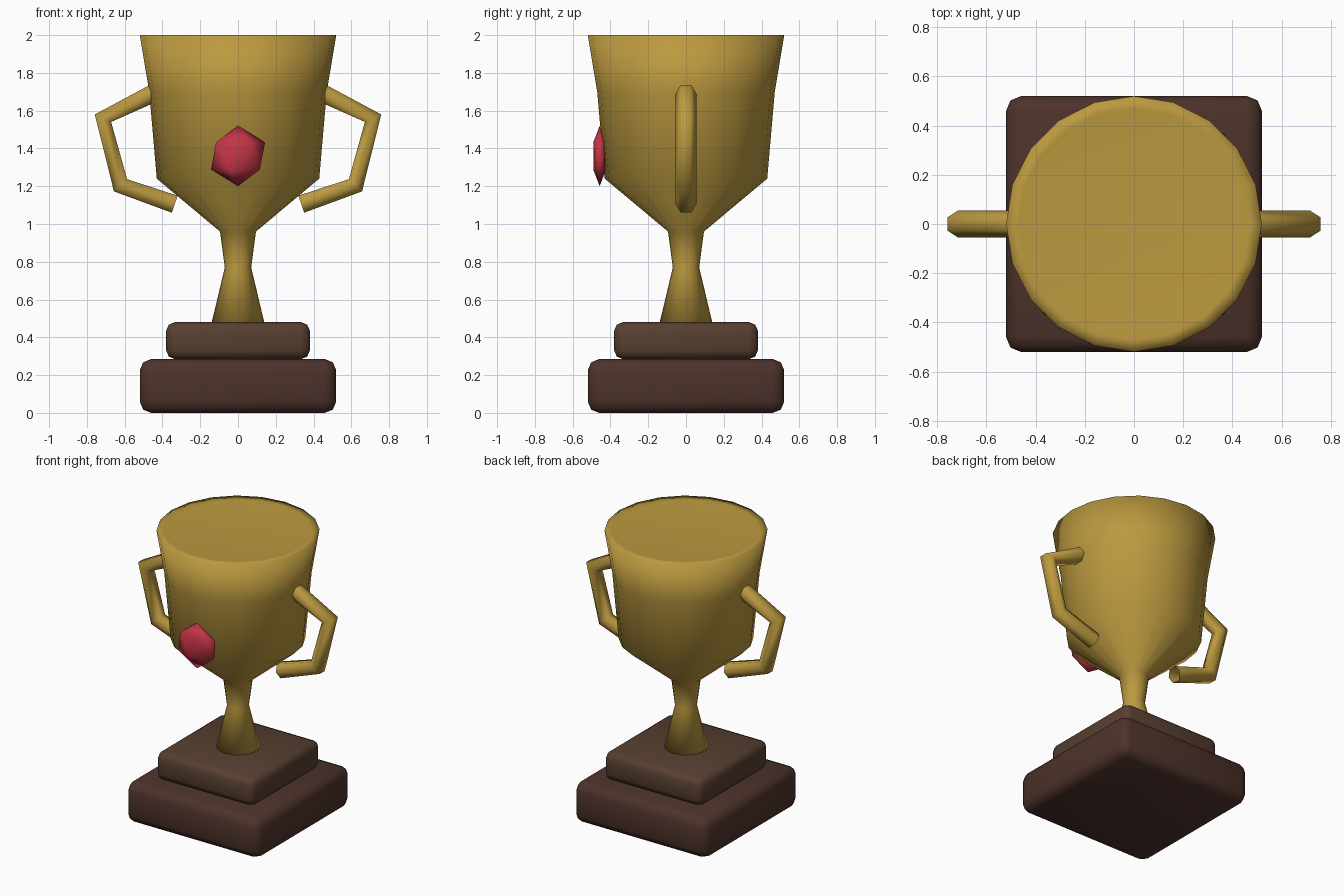
import bpy, bmesh
from math import sin, cos, pi
from mathutils import Vector, Matrix

if "Cube" in bpy.data.objects:
    bpy.data.objects.remove(bpy.data.objects["Cube"])


def material(name, rgb):
    m = bpy.data.materials.new(name)
    m.diffuse_color = (*rgb, 1)
    m.use_nodes = True
    m.node_tree.nodes["Principled BSDF"].inputs["Base Color"].default_value = m.diffuse_color
    return m


GOLD = material("gold", (0.50, 0.32, 0.05))
DARK_WOOD = material("dark_wood", (0.075, 0.032, 0.024))
LIGHT_WOOD = material("light_wood", (0.095, 0.05, 0.03))
RED = material("red", (0.55, 0.035, 0.06))


def finish(name, bm, mat):
    bmesh.ops.recalc_face_normals(bm, faces=bm.faces)
    for f in bm.faces:
        f.smooth = True
    me = bpy.data.meshes.new(name)
    bm.to_mesh(me)
    bm.free()
    me.materials.append(mat)
    ob = bpy.data.objects.new(name, me)
    bpy.context.collection.objects.link(ob)
    return ob


def bridge(bm, rings):
    for a, b in zip(rings, rings[1:]):
        n = len(a)
        for i in range(n):
            j = (i + 1) % n
            bm.faces.new((a[i], a[j], b[j], b[i]))


def plinth(name, half, z0, z1, bevel, mat):
    bm = bmesh.new()
    bmesh.ops.create_cube(bm, size=1)
    bmesh.ops.scale(bm, vec=(2 * half, 2 * half, z1 - z0), verts=bm.verts)
    bmesh.ops.translate(bm, vec=(0, 0, (z0 + z1) / 2), verts=bm.verts)
    bmesh.ops.bevel(bm, geom=bm.edges[:], offset=bevel, segments=2,
                    profile=0.5, affect='EDGES')
    finish(name, bm, mat)


# Two rounded wooden steps
plinth("lower_base", 0.52, 0.0, 0.285, 0.06, DARK_WOOD)
plinth("upper_base", 0.38, 0.285, 0.48, 0.045, LIGHT_WOOD)

# Cup and stem: 20-sided lathe with a rim band and flat top
profile = [(0.14, 0.475), (0.07, 0.77), (0.095, 0.96), (0.43, 1.24),
           (0.47, 1.70), (0.52, 2.0), (0.47, 1.995)]
bm = bmesh.new()
rings = [[bm.verts.new((r * cos(2 * pi * i / 20), r * sin(2 * pi * i / 20), z))
          for i in range(20)] for r, z in profile]
bridge(bm, rings)
bm.faces.new(rings[0])
bm.faces.new(rings[-1])
finish("cup", bm, GOLD)


# Handles: open hexagonal tubes along a bent path
def handle(name, side):
    path = [Vector((side * x, 0, z)) for x, z in
            [(0.452, 1.69), (0.715, 1.56), (0.622, 1.205), (0.335, 1.105)]]
    bm = bmesh.new()
    rings = []
    for i, p in enumerate(path):
        d = Vector()
        if i > 0:
            d += (p - path[i - 1]).normalized()
        if i < len(path) - 1:
            d += (path[i + 1] - p).normalized()
        across = d.normalized().cross(Vector((0, 1, 0)))
        rings.append([bm.verts.new(p + 0.055 * (Vector((0, cos(k * pi / 3), 0))
                                                + across * sin(k * pi / 3)))
                      for k in range(6)])
    bridge(bm, rings)
    finish(name, bm, GOLD)


handle("right_handle", 1)
handle("left_handle", -1)

# Flattened gem on the front
bm = bmesh.new()
bmesh.ops.create_icosphere(bm, subdivisions=1, radius=0.16)
bmesh.ops.scale(bm, vec=(1, 0.25, 1), verts=bm.verts)
bmesh.ops.translate(bm, vec=(0, -0.457, 1.36), verts=bm.verts)
finish("gem", bm, RED)
